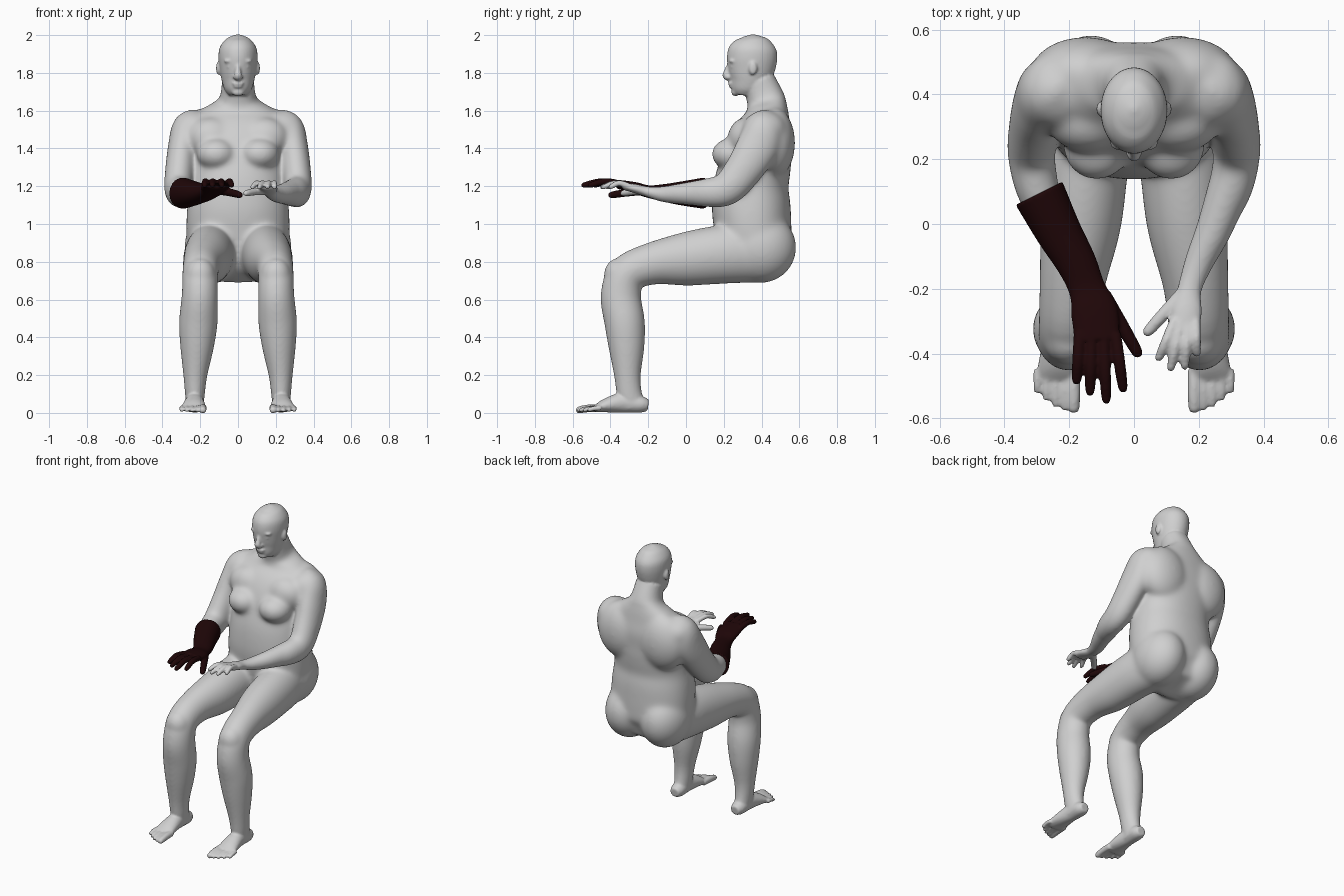
import bpy
import bmesh
import math
from mathutils import Vector, Matrix

start_cube = bpy.data.objects.get("Cube")
if start_cube:
    bpy.data.objects.remove(start_cube, do_unlink=True)


def make_material(name, color):
    material = bpy.data.materials.new(name)
    material.use_nodes = True
    material.diffuse_color = color
    shader = material.node_tree.nodes["Principled BSDF"]
    shader.inputs["Base Color"].default_value = color
    shader.inputs["Roughness"].default_value = .7
    return material


def catmull(a, b, c, d, t):
    """Smooth interpolation between b and c, for whole control rows."""
    return [(2 * q + (r - p) * t + (2 * p - 5 * q + 4 * r - s) * t * t
             + (3 * q - p - 3 * r + s) * t ** 3) / 2
            for p, q, r, s in zip(a, b, c, d)]


def smooth_path(points, steps):
    padded = [points[0]] + list(points) + [points[-1]]
    rows = []
    for i in range(len(points) - 1):
        for k in range(steps):
            rows.append(catmull(*padded[i:i + 4], k / steps))
    rows.append(list(points[-1]))
    return rows


def tube(bm, points, side=1, power=2, segments=28, steps=5):
    """Closed loft; each control row is x, y, z, half width, half depth."""
    rows = smooth_path(points, steps)
    centers = [Vector((side * row[0], row[1], row[2])) for row in rows]
    rings = []
    for i, row in enumerate(rows):
        tangent = (centers[min(i + 1, len(rows) - 1)] - centers[max(i - 1, 0)]).normalized()
        across = Vector((1, 0, 0))
        across = (across - tangent * across.dot(tangent)).normalized()
        depth = tangent.cross(across)
        ring = []
        for k in range(segments):
            angle = math.tau * k / segments
            c, s = math.cos(angle), math.sin(angle)
            u = math.copysign(abs(c) ** (2 / power), c) * row[3]
            v = math.copysign(abs(s) ** (2 / power), s) * row[4]
            ring.append(bm.verts.new(centers[i] + across * u + depth * v))
        rings.append(ring)
    for low, high in zip(rings, rings[1:]):
        for k in range(segments):
            n = (k + 1) % segments
            bm.faces.new((low[k], low[n], high[n], high[k]))
    bm.faces.new(list(reversed(rings[0])))
    bm.faces.new(rings[-1])


def ellipsoid(bm, center, radii, side=1):
    place = Matrix.Translation((side * center[0], center[1], center[2]))
    bmesh.ops.create_uvsphere(bm, u_segments=28, v_segments=18, radius=1,
                              matrix=place @ Matrix.Diagonal((*radii, 1)))


def digit(bm, base, tip, radius, lift=0, side=1):
    """Rounded finger or toe with an arched middle joint."""
    base, tip = Vector(base), Vector(tip)
    middle = base.lerp(tip, .5) + Vector((0, 0, lift))
    near_tip = base.lerp(tip, .9)
    tube(bm, [(*base, radius, radius), (*middle, radius, radius),
              (*near_tip, radius * .85, radius * .85),
              (*tip, radius * .4, radius * .4)], side, segments=14)


def soften(obj, iterations, group=""):
    modifier = obj.modifiers.new("soften", 'SMOOTH')
    modifier.factor = .5
    modifier.iterations = iterations
    modifier.vertex_group = group


def fuse(name, bm, material, voxel):
    """Fuse the overlapping volumes into one skin and return its object."""
    bmesh.ops.recalc_face_normals(bm, faces=bm.faces)
    mesh = bpy.data.meshes.new(name)
    bm.to_mesh(mesh)
    bm.free()
    mesh.materials.append(material)
    obj = bpy.data.objects.new(name, mesh)
    bpy.context.collection.objects.link(obj)
    remesh = obj.modifiers.new("fuse", 'REMESH')
    remesh.mode = 'VOXEL'
    remesh.voxel_size = voxel
    remesh.use_smooth_shade = True
    graph = bpy.context.evaluated_depsgraph_get()
    obj.data = bpy.data.meshes.new_from_object(obj.evaluated_get(graph))
    obj.modifiers.clear()
    return obj


def ramp(value, start, end):
    return min(max((value - start) / (end - start), 0), 1)


skin = make_material("pale grey skin", (.63, .63, .63, 1))
leather = make_material("dark maroon leather", (.014, .002, .0025, 1))
body = bmesh.new()

# Torso and neck
tube(body, [(0, .41, .72, .15, .1), (0, .375, .82, .24, .18), (0, .36, .92, .27, .2),
            (0, .35, 1.02, .273, .207), (0, .345, 1.1, .268, .208), (0, .345, 1.2, .255, .198),
            (0, .365, 1.3, .25, .19), (0, .385, 1.4, .25, .178), (0, .415, 1.5, .26, .152),
            (0, .43, 1.57, .24, .118), (0, .43, 1.62, .17, .105), (0, .42, 1.665, .1, .1),
            (0, .385, 1.76, .084, .086)], power=2.2, segments=48)

# Head
tube(body, [(0, .315, 1.68, .046, .062), (0, .32, 1.71, .07, .085), (0, .335, 1.76, .086, .107),
            (0, .345, 1.82, .097, .125), (0, .35, 1.88, .103, .133), (0, .353, 1.93, .098, .125),
            (0, .355, 1.97, .073, .093), (0, .355, 1.99, .045, .055), (0, .355, 2.003, .01, .01)],
     segments=40)
tube(body, [(0, .232, 1.85, .011, .012), (0, .218, 1.815, .014, .014),
            (0, .212, 1.785, .021, .019), (0, .225, 1.768, .018, .012)])
ellipsoid(body, (0, .24, 1.744), (.032, .018, .009))
ellipsoid(body, (0, .243, 1.729), (.027, .017, .009))
ellipsoid(body, (0, .262, 1.697), (.032, .022, .02))

for side in (1, -1):
    # Face halves and ears
    ellipsoid(body, (.04, .247, 1.833), (.02, .013, .009), side)
    ellipsoid(body, (.04, .25, 1.863), (.036, .024, .012), side)
    ellipsoid(body, (.017, .226, 1.777), (.011, .013, .011), side)
    ellipsoid(body, (.104, .355, 1.825), (.012, .022, .036), side)

    # Breast, upper chest, upper back and buttock
    ellipsoid(body, (.115, .24, 1.37), (.105, .105, .085), side)
    ellipsoid(body, (.14, .32, 1.455), (.13, .1, .11), side)
    ellipsoid(body, (.15, .465, 1.43), (.17, .113, .19), side)
    ellipsoid(body, (.132, .395, .875), (.152, .19, .188), side)

    # Leg and kneecap
    tube(body, [(.13, .36, .85, .128, .16), (.148, .2, .84, .133, .157), (.165, 0, .815, .125, .142),
                (.19, -.18, .79, .102, .112), (.2, -.31, .735, .094, .102), (.202, -.345, .62, .096, .107),
                (.21, -.325, .48, .102, .107), (.217, -.315, .35, .089, .095),
                (.226, -.31, .2, .063, .07), (.228, -.3, .1, .052, .066),
                (.228, -.28, .03, .045, .07)], side, segments=36)
    ellipsoid(body, (.2, -.355, .73), (.08, .08, .09), side)

    # Foot and toes
    tube(body, [(.227, -.2, .04, .03, .03), (.228, -.24, .045, .046, .044),
                (.23, -.33, .055, .048, .054), (.233, -.42, .04, .06, .038),
                (.237, -.47, .025, .064, .022), (.237, -.485, .022, .058, .014)], side)
    for i in range(5):
        x = .186 + .028 * i
        radius = .021 if i == 0 else .015 - .0005 * i
        digit(body, (x, -.45, .026), (x, -.583 + .006 * i * (i + 1) / 2, .014),
              radius, .004, side)

    # Shoulder and upper arm down to the elbow
    tube(body, [(.2, .43, 1.52, .07, .08), (.262, .415, 1.51, .085, .1), (.292, .38, 1.41, .079, .113),
                (.309, .3, 1.28, .078, .101), (.317, .215, 1.185, .074, .09),
                (.298, .11, 1.165, .068, .077), (.255, 0, 1.16, .05, .055)], side)
    ellipsoid(body, (.235, .415, 1.5), (.112, .12, .1), side)

# Bare left forearm and palm
tube(body, [(.31, .16, 1.17, .07, .08), (.29, .1, 1.165, .067, .075),
            (.245, -.02, 1.16, .055, .056), (.2, -.12, 1.158, .044, .041),
            (.172, -.2, 1.17, .037, .028), (.163, -.27, 1.188, .047, .024),
            (.157, -.33, 1.2, .044, .019)])
left_tips = [(.073, -.423), (.111, -.456), (.156, -.45), (.194, -.41)]
for i, (x, y) in enumerate(left_tips):
    digit(body, (.124 + .022 * i, -.3, 1.2), (x, y, 1.196), .0155, .018)
digit(body, (.143, -.22, 1.172), (.033, -.343, 1.162), .02, .004)

# Soft flesh on the trunk and legs, crisper head, hands and feet
figure = fuse("body", body, skin, .0075)
flesh = figure.vertex_groups.new(name="flesh")
for vertex in figure.data.vertices:
    x, y, z = vertex.co
    legs = .4 * ramp(z, .25, .4) * ramp(z, 1.02, .97)
    weight = max(ramp(y, -.05, .15), legs) * ramp(z, 1.67, 1.6)
    flesh.add([vertex.index], weight, 'REPLACE')
soften(figure, 70, flesh.name)
soften(figure, 2)

# Long glove on the right forearm
glove = bmesh.new()
tube(glove, [(-.293, .095, 1.163, .081, .083), (-.235, -.02, 1.162, .071, .064),
             (-.178, -.12, 1.165, .062, .046), (-.145, -.2, 1.172, .057, .033),
             (-.123, -.27, 1.192, .072, .03), (-.113, -.36, 1.21, .07, .024)], power=2.1)
right_tips = [(-.178, -.495), (-.136, -.53), (-.085, -.555), (-.032, -.52)]
for i, (x, y) in enumerate(right_tips):
    digit(glove, (-.168 + .037 * i, -.34, 1.21), (x, y, 1.207), .018, .016)
digit(glove, (-.09, -.22, 1.175), (.018, -.41, 1.152), .021, .002)
soften(fuse("right_glove", glove, leather, .006), 3)
